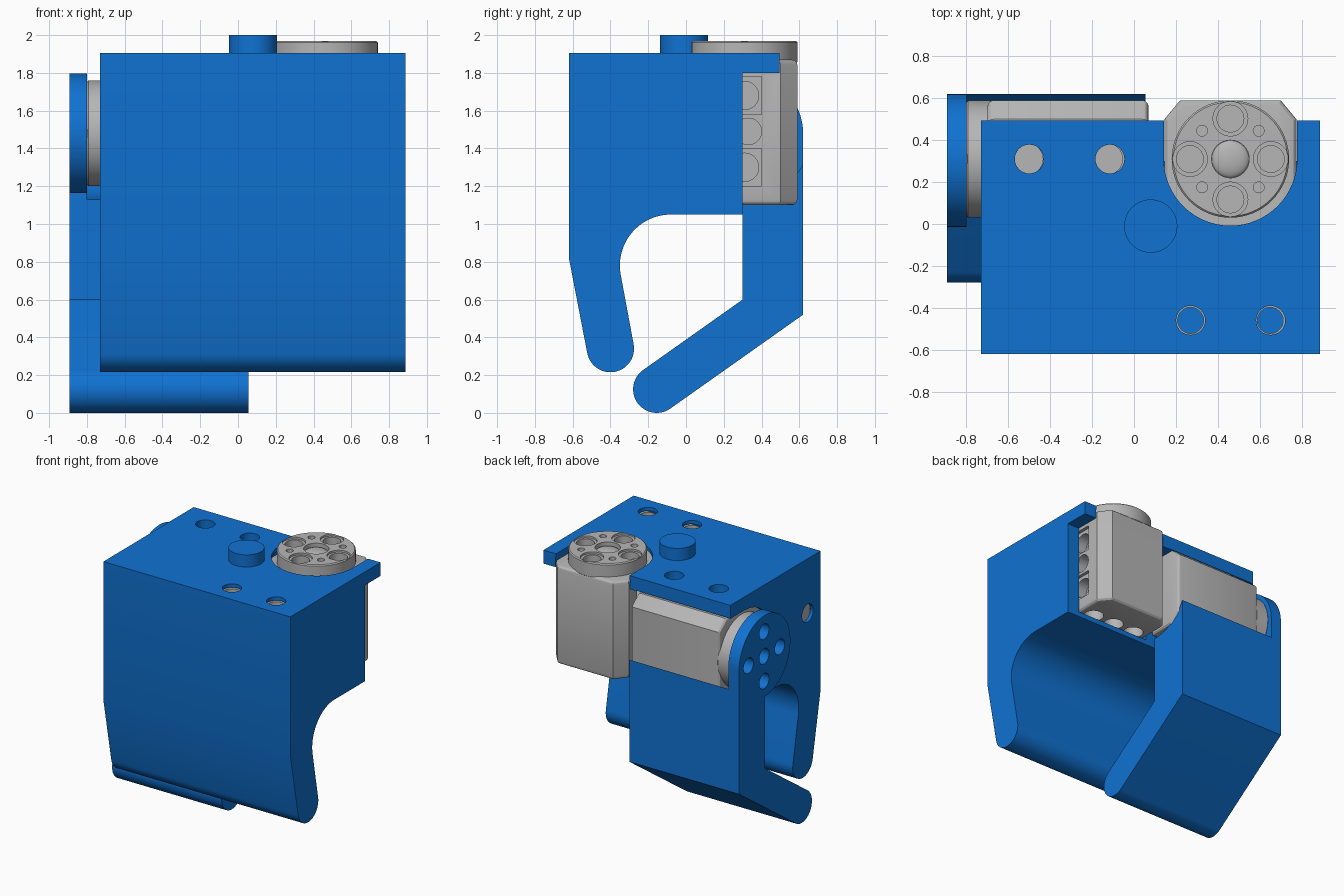
import bpy, bmesh, math
from mathutils import Matrix, Vector

if "Cube" in bpy.data.objects:
    bpy.data.objects.remove(bpy.data.objects["Cube"])


def material(name, rgb):
    m = bpy.data.materials.new(name)
    m.diffuse_color = (*rgb, 1)
    m.use_nodes = True
    m.node_tree.nodes["Principled BSDF"].inputs["Base Color"].default_value = m.diffuse_color
    return m


BLUE = material("blue plastic", (0.005, 0.17, 0.65))
GREY = material("grey plastic", (0.47, 0.47, 0.47))


def arc(cx, cy, r, a0, a1, n=24):
    return [(cx + r * math.cos(math.radians(a0 + (a1 - a0) * i / n)),
             cy + r * math.sin(math.radians(a0 + (a1 - a0) * i / n))) for i in range(n + 1)]


def circle(cx, cy, r, n=48):
    return arc(cx, cy, r, 0, 360, n)[:-1]


def rect(u0, v0, u1, v1):
    return [(u0, v0), (u1, v0), (u1, v1), (u0, v1)]


def prism(name, pts, axis, lo, hi, mat):
    """Extrude a profile: axis x takes (y, z) points, axis z takes (x, y) points."""
    bm = bmesh.new()
    place = (lambda p, d: (d, p[0], p[1])) if axis == 'x' else (lambda p, d: (p[0], p[1], d))
    a = [bm.verts.new(place(p, lo)) for p in pts]
    b = [bm.verts.new(place(p, hi)) for p in pts]
    bm.faces.new(a)
    bm.faces.new(b)
    for i in range(len(pts)):
        j = (i + 1) % len(pts)
        bm.faces.new((a[i], a[j], b[j], b[i]))
    bmesh.ops.recalc_face_normals(bm, faces=bm.faces)
    me = bpy.data.meshes.new(name)
    bm.to_mesh(me)
    bm.free()
    me.materials.append(mat)
    ob = bpy.data.objects.new(name, me)
    bpy.context.collection.objects.link(ob)
    return ob


def apply(ob, mod):
    bpy.context.view_layer.objects.active = ob
    bpy.ops.object.modifier_apply(modifier=mod.name)


def combine(ob, pts, axis, lo, hi, op='DIFFERENCE'):
    tool = prism("cutter", pts, axis, lo, hi, ob.data.materials[0])
    tool.hide_render = True
    mod = ob.modifiers.new("bool", 'BOOLEAN')
    mod.operation, mod.solver, mod.object = op, 'EXACT', tool
    apply(ob, mod)
    bpy.data.objects.remove(tool)


def ring(r):
    return [(r, 0), (0, r), (-r, 0), (0, -r)]


# Motor: long along y, output disc on +z
def motor(name, matrix):
    outline = [(-.315, .19), (-.24, .28), (.24, .28), (.315, .19),
               (.315, -.8), (.26, -.86), (-.26, -.86), (-.315, -.8)]
    body = prism(name + "_housing", outline, 'z', 0, .77, GREY)
    bev = body.modifiers.new("bevel", 'BEVEL')
    bev.width, bev.segments, bev.limit_method, bev.angle_limit = .03, 3, 'ANGLE', math.radians(60)
    apply(body, bev)
    for s in (-1, 1):                      # screw sockets on both sides
        side = sorted((s * .29, s * .4))
        deep = sorted((s * .2, s * .4))
        for z in (.2, .58):
            combine(body, rect(-.1, z - .1, .09, z + .1), 'x', *side)
            combine(body, circle(0, z, .075, 32), 'x', *deep)
        combine(body, circle(.02, .39, .07, 32), 'x', *deep)
        combine(body, circle(s * .19, -.77, .062, 32), 'z', -.1, .9)
    for x in (-.19, 0, .19):               # sockets underneath
        combine(body, circle(x, 0, .075, 32), 'z', -.1, .1)
    # Output disc with screw holes
    disc = prism(name + "_output_disc", circle(0, 0, .28, 64), 'z', .75, .87, GREY)
    bev = disc.modifiers.new("bevel", 'BEVEL')
    bev.width, bev.segments, bev.limit_method = .008, 1, 'ANGLE'
    apply(disc, bev)
    for x, y in ring(.193):
        combine(disc, circle(x, y, .083, 32), 'z', .855, .95)
        combine(disc, circle(x, y, .064, 32), 'z', .79, .95)
    for x, y in ((.135, .135), (-.135, .135), (-.135, -.135), (.135, -.135)):
        combine(disc, circle(x, y, .026, 16), 'z', .80, .95)
    combine(disc, circle(0, 0, .09, 32), 'z', .835, .95)
    # Domed centre screw
    bpy.ops.mesh.primitive_uv_sphere_add(segments=32, ring_count=16, radius=1)
    dome = bpy.context.object
    dome.name = name + "_centre_screw"
    dome.data.transform(Matrix.Translation((0, 0, .83)) @ Matrix.Diagonal((.09, .09, .03, 1)))
    dome.data.materials.append(GREY)
    for ob in (body, disc, dome):
        ob.data.transform(matrix)


motor("wrist_motor", Matrix.Translation((.46, .31, 1.10)))
turn = Matrix(((0, 0, -1, .07), (0, 1, 0, .31), (1, 0, 0, 1.48), (0, 0, 0, 1)))
motor("jaw_motor", turn)

# Fixed jaw with top lip, pockets for the motors and screw holes
fixed = ([(-.62, 1.905), (.495, 1.905), (.495, 1.8), (.30, 1.8), (.30, 1.05)]
         + arc(-.08, .78, .27, 90, 191)
         + arc(-.40, .34, .125, 11, -169)
         + [(-.62, .82)])
jaw = prism("fixed_jaw", fixed, 'x', -.73, .887, BLUE)
combine(jaw, rect(-.56, 1.09, .7, 1.877), 'x', .138, .782)
combine(jaw, rect(-.56, 1.155, .7, 1.803), 'x', -.705, .076)
combine(jaw, [(.778, .7), (.778, .31)] + arc(.46, .31, .318, 0, -180, 32) + [(.142, .7)], 'z', 1.7, 2.1)
combine(jaw, [(.7, 1.798)] + arc(.31, 1.48, .318, 90, 270, 32) + [(.7, 1.162)], 'x', -.9, -.69)
for x, y in ((-.5, .31), (-.115, .31), (.27, -.46), (.652, -.46)):
    combine(jaw, circle(x, y, .069, 32), 'z', 1.7, 2.1)
combine(jaw, circle(-.46, 1.48, .069, 32), 'x', -.9, -.69)
prism("top_peg", circle(.08, -.01, .127), 'z', 1.9, 2.0, BLUE)

# Moving jaw: hooked block joined to a pivot plate
hook = ([(.62, .52)] + arc(.31, 1.48, .35, -27.6, -91.6)
        + [(.30, .60)] + arc(-.155, .125, .125, 125.5, 305.5))
mover = prism("moving_jaw", hook, 'x', -.893, .055, BLUE)
plate = [(.62, .8)] + arc(.303, 1.48, .317, 0, 270, 48) + [(.30, .8)]
combine(mover, plate, 'x', -.893, -.80, 'UNION')
for y, z in ring(.193) + [(0, 0)]:
    combine(mover, circle(.31 + y, 1.48 + z, .06, 32), 'x', -1, -.815)

# Smooth curved faces, keep edges crisp
bpy.ops.object.select_all(action='DESELECT')
for ob in bpy.context.collection.objects:
    ob.select_set(True)
    bpy.context.view_layer.objects.active = ob
bpy.ops.object.shade_smooth_by_angle(angle=math.radians(25))
